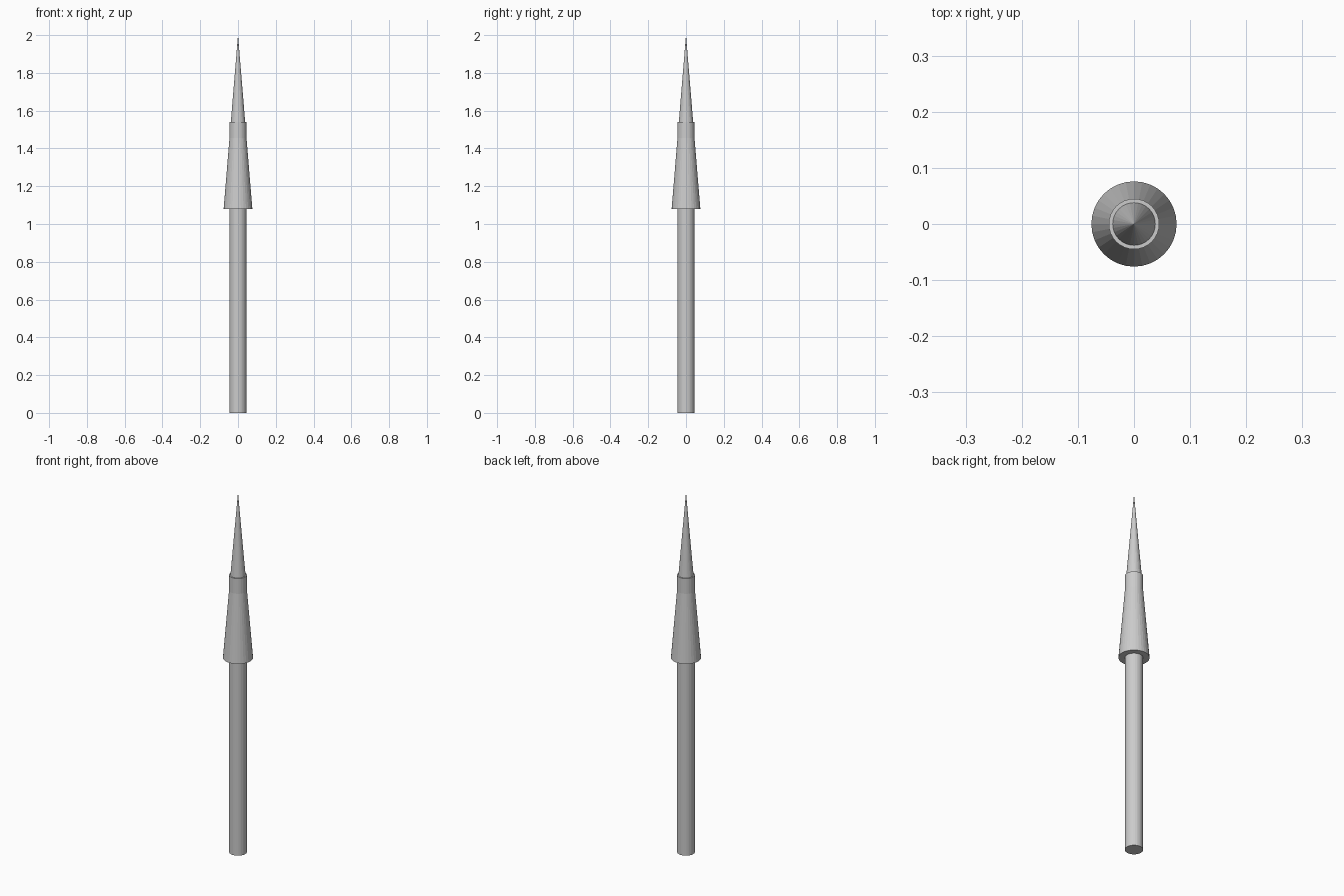
import bpy

if "Cube" in bpy.data.objects:
    bpy.data.objects.remove(bpy.data.objects["Cube"])

SIDES = 32

# Round shaft, running up inside the spike and showing as a collar near the top
bpy.ops.mesh.primitive_cylinder_add(vertices=SIDES, radius=0.045, depth=1.54,
                                    location=(0, 0, 0.77))
bpy.context.object.name = "shaft"

# Long pointed cone with a flat underside
bpy.ops.mesh.primitive_cone_add(vertices=SIDES, radius1=0.076, radius2=0,
                                depth=0.92, location=(0, 0, 1.54))
bpy.context.object.name = "spike"
